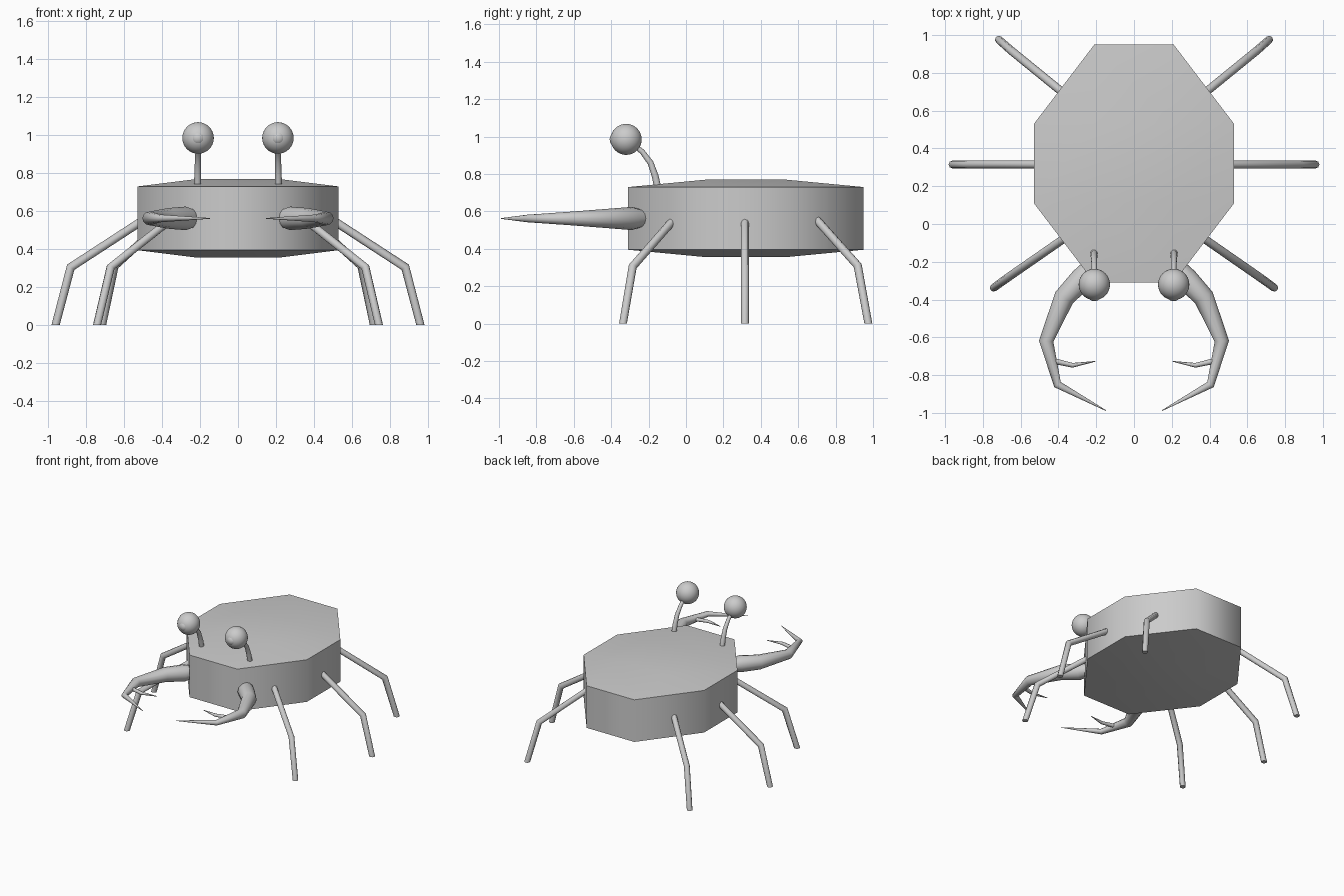
import bpy, bmesh, math
from mathutils import Vector

cube = bpy.data.objects.get("Cube")
if cube:
    bpy.data.objects.remove(cube, do_unlink=True)

grey = bpy.data.materials.new("shell grey")
grey.use_nodes = True
grey.diffuse_color = (0.6, 0.6, 0.6, 1)
grey.node_tree.nodes["Principled BSDF"].inputs["Base Color"].default_value = (0.6, 0.6, 0.6, 1)


def finish(name, bm, angle):
    bmesh.ops.recalc_face_normals(bm, faces=bm.faces)
    mesh = bpy.data.meshes.new(name)
    bm.to_mesh(mesh)
    bm.free()
    mesh.materials.append(grey)
    obj = bpy.data.objects.new(name, mesh)
    bpy.context.collection.objects.link(obj)
    bpy.ops.object.select_all(action='DESELECT')
    obj.select_set(True)
    bpy.context.view_layer.objects.active = obj
    bpy.ops.object.shade_smooth_by_angle(angle=math.radians(angle))
    return obj


def tube(name, path, radii, side, sides=12, flat_end=False):
    """Tapered tube along a planar path; side is the normal of its plane."""
    pts = [Vector(p) for p in path]
    side = Vector(side).normalized()
    bm = bmesh.new()
    rings = []
    for i, (p, r) in enumerate(zip(pts, radii)):
        before = (p - pts[max(i - 1, 0)]).normalized()
        after = (pts[min(i + 1, len(pts) - 1)] - p).normalized()
        t = (before + after).normalized()
        if flat_end and i == len(pts) - 1:
            t = Vector((0, 0, -1))
        mitre = 1 / max(0.7, t.dot(before if i else after))
        across = t.cross(side) * mitre
        rings.append([bm.verts.new(p + r * (side * math.cos(a) + across * math.sin(a)))
                      for a in (2 * math.pi * k / sides for k in range(sides))])
    for a, b in zip(rings, rings[1:]):
        for k in range(sides):
            n = (k + 1) % sides
            bm.faces.new((a[k], a[n], b[n], b[k]))
    bm.faces.new(rings[0])
    bm.faces.new(rings[-1])
    return finish(name, bm, 50)


def ball(name, centre, radius):
    bm = bmesh.new()
    bmesh.ops.create_uvsphere(bm, u_segments=32, v_segments=16, radius=radius)
    bmesh.ops.translate(bm, verts=bm.verts, vec=centre)
    return finish(name, bm, 60)


# Body: octagonal drum with a slightly raised panel above and below
MID_Y, IN_X, IN_Y, OUT_X, OUT_Y = 0.32, 0.21, 0.21, 0.53, 0.63
bm = bmesh.new()
rims = []
for rim_z, panel_z in ((0.73, 0.77), (0.395, 0.355)):
    rim, panel = [], []
    for sx, sy in ((1, 1), (-1, 1), (-1, -1), (1, -1)):
        long_side = bm.verts.new((sx * OUT_X, MID_Y + sy * IN_Y, rim_z))
        end = bm.verts.new((sx * IN_X, MID_Y + sy * OUT_Y, rim_z))
        rim += [long_side, end] if sx * sy > 0 else [end, long_side]
        panel.append(bm.verts.new((sx * IN_X, MID_Y + sy * IN_Y, panel_z)))
    bm.faces.new(panel)
    for k in range(4):
        n = (k + 1) % 4
        bm.faces.new((panel[k], rim[2 * k], rim[2 * k + 1]))
        bm.faces.new((panel[k], rim[2 * k + 1], rim[2 * n], panel[n]))
    rims.append(rim)
for k in range(8):
    n = (k + 1) % 8
    bm.faces.new((rims[0][k], rims[0][n], rims[1][n], rims[1][k]))
finish("body", bm, 60)

# Legs: hip, knee and foot for one side
LEGS = {
    "front": ((0.36, -0.07, 0.55), (0.67, -0.285, 0.305), (0.742, -0.337, 0)),
    "middle": ((0.48, 0.315, 0.565), (0.88, 0.315, 0.305), (0.96, 0.315, 0)),
    "back": ((0.37, 0.69, 0.565), (0.65, 0.918, 0.31), (0.715, 0.975, 0)),
}

for s, label in ((1, "left"), (-1, "right")):
    def flip(points):
        return [(s * x, y, z) for x, y, z in points]

    for part, joints in LEGS.items():
        path = flip(joints)
        run = Vector(path[2]) - Vector(path[0])
        tube(f"{label}_{part}_leg", path, (0.022, 0.022, 0.021),
             (-run.y, run.x, 0), 8, True)

    # Eye stalk, eyeball and pupil
    tube(f"{label}_eye_stalk",
         flip(((0.212, -0.15, 0.72), (0.212, -0.165, 0.79), (0.211, -0.19, 0.86),
               (0.21, -0.235, 0.92), (0.21, -0.30, 0.97))),
         (0.019, 0.018, 0.016, 0.014, 0.013), (1, 0, 0))
    ball(f"{label}_eye", (s * 0.21, -0.32, 0.985), 0.083)
    ball(f"{label}_pupil", (s * 0.21, -0.365, 0.985), 0.043)

    # Pincer arm and its small inner finger
    tube(f"{label}_claw",
         flip(((0.235, -0.23, 0.562), (0.275, -0.29, 0.562), (0.37, -0.39, 0.562),
               (0.465, -0.62, 0.562), (0.405, -0.85, 0.562), (0.148, -0.988, 0.562))),
         (0.045, 0.062, 0.054, 0.036, 0.02, 0.002), (0, 0, 1))
    tube(f"{label}_claw_finger",
         flip(((0.44, -0.722, 0.562), (0.325, -0.748, 0.562), (0.205, -0.727, 0.562))),
         (0.016, 0.012, 0.002), (0, 0, 1), 8)
